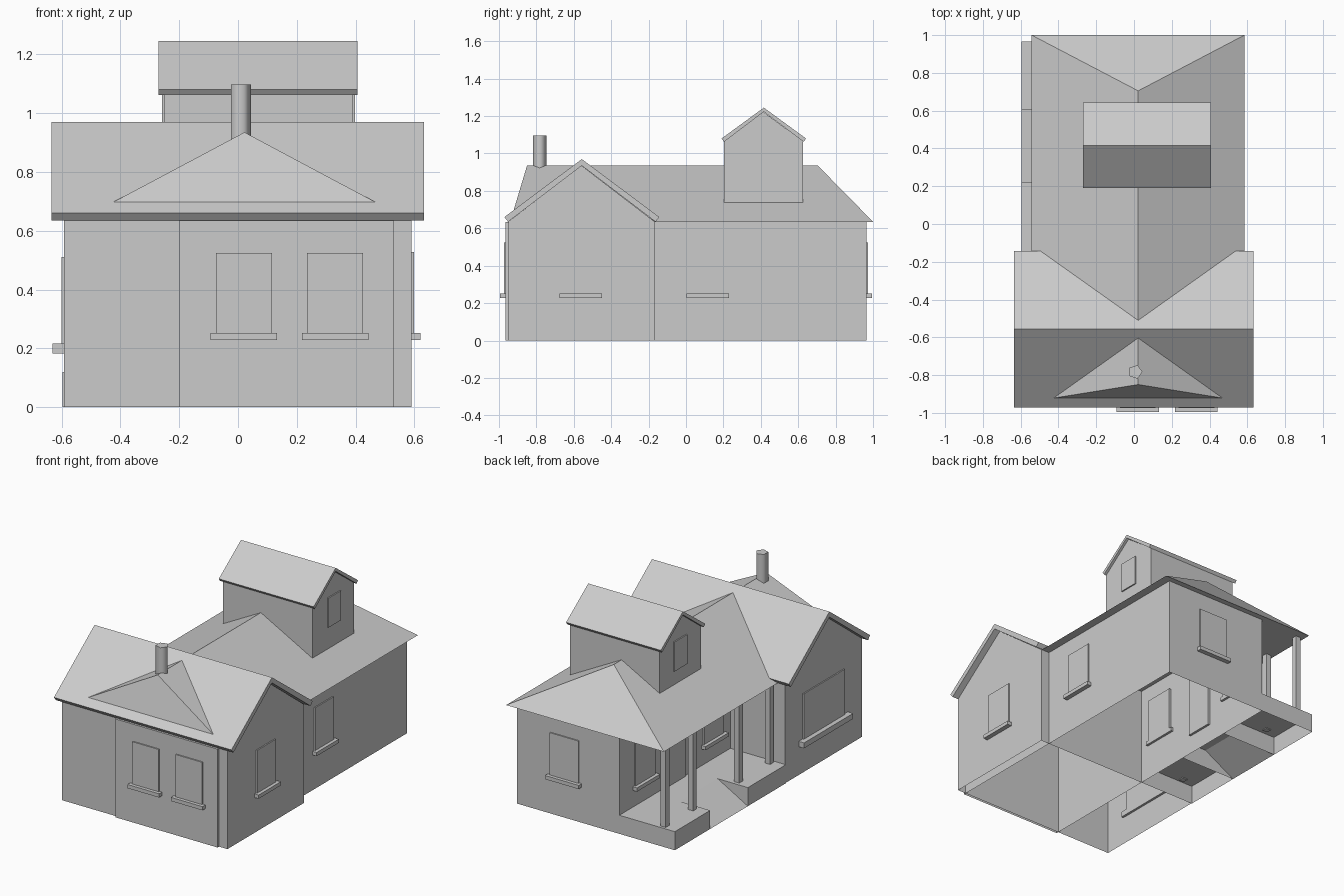
import bpy
import bmesh
import math
from mathutils import Matrix

cube = bpy.data.objects.get("Cube")
if cube:
    bpy.data.objects.remove(cube, do_unlink=True)

grey = bpy.data.materials.new("plain grey")
grey.use_nodes = True
colour = (0.6, 0.6, 0.6, 1)
grey.diffuse_color = colour
grey.node_tree.nodes["Principled BSDF"].inputs["Base Color"].default_value = colour


def finish(name, bm, open_bottom=False):
    bmesh.ops.recalc_face_normals(bm, faces=bm.faces)
    if open_bottom:
        low = [f for f in bm.faces if f.normal.z < -0.99]
        bmesh.ops.delete(bm, geom=low, context="FACES_ONLY")
    mesh = bpy.data.meshes.new(name)
    bm.to_mesh(mesh)
    bm.free()
    mesh.materials.append(grey)
    obj = bpy.data.objects.new(name, mesh)
    bpy.context.collection.objects.link(obj)
    return obj


def prism(name, profile, start, end, axis="x", open_bottom=False):
    """Extrude a side profile along x, or a front profile along y."""
    bm = bmesh.new()
    rings = []
    for d in (start, end):
        rings.append([bm.verts.new((d, a, z) if axis == "x" else (a, d, z)) for a, z in profile])
    bm.faces.new(rings[0])
    bm.faces.new(rings[1])
    n = len(profile)
    for i in range(n):
        j = (i + 1) % n
        bm.faces.new((rings[0][i], rings[0][j], rings[1][j], rings[1][i]))
    return finish(name, bm, open_bottom)


def box(name, x, y, z, open_bottom=False):
    profile = [(y[0], z[0]), (y[1], z[0]), (y[1], z[1]), (y[0], z[1])]
    return prism(name, profile, x[0], x[1], "x", open_bottom)


def window(name, axis, wall, out, centre, width, z0, z1, sill=0.03, overhang=0.018, drop=0.024):
    """Thin pane on a wall, with an optional sill; out is the outward sign."""
    def plate(part, half, reach, low, high):
        across = (centre - half, centre + half)
        depth = sorted((wall - out * 0.015, wall + out * reach))
        x, y = (depth, across) if axis == "x" else (across, depth)
        box(part, x, y, (low, high))
    plate(name, width / 2, 0.008, z0, z1)
    if sill:
        plate(name + "_sill", width / 2 + overhang, sill, z0 - drop, z0)


def gable_walls(name, x, y, z0, eave, apex):
    mid = (y[0] + y[1]) / 2
    prism(name, [(y[0], z0), (y[1], z0), (y[1], eave), (mid, apex), (y[0], eave)],
          x[0], x[1], "x", True)


def gable_roof(name, x, mid, half, eave, ridge, inset, drop, ridge_drop):
    profile = [(mid - half, eave), (mid, ridge), (mid + half, eave),
               (mid + half - inset, eave - drop), (mid, ridge - ridge_drop),
               (mid - half + inset, eave - drop)]
    prism(name, profile, x[0], x[1])


# Walls
EAVE = 0.635
box("main_walls", (-0.2, 0.53), (-0.965, 0.965), (0, EAVE), True)
gable_walls("wing_walls", (-0.592, 0.59), (-0.95, -0.167), 0, EAVE, 0.935)

# Long hipped roof with a flat underside
bm = bmesh.new()
base = [bm.verts.new((x, y, EAVE)) for x, y in
        ((-0.542, -0.94), (0.585, -0.94), (0.585, 1.0), (-0.542, 1.0))]
front = bm.verts.new((0.022, -0.85, 0.935))
back = bm.verts.new((0.022, 0.705, 0.935))
for face in (base, (base[0], base[1], front), (base[1], base[2], back, front),
             (base[2], base[3], back), (base[3], base[0], front, back)):
    bm.faces.new(face)
finish("hipped_roof", bm)

# Cross gable roof
gable_roof("wing_roof", (-0.635, 0.633), -0.557, 0.414, 0.66, 0.97, 0.02, 0.025, 0.035)

# Raised attic room
gable_walls("attic_walls", (-0.25, 0.39), (0.202, 0.626), 0.68, 1.065, 1.222)
gable_roof("attic_roof", (-0.27, 0.407), 0.416, 0.226, 1.08, 1.245, 0.013, 0.018, 0.022)
for name, wall, out in (("attic_window_left", 0.39, 1), ("attic_window_right", -0.25, -1)):
    window(name, "x", wall, out, 0.42, 0.13, 0.88, 1.07, sill=0)

# Five-sided chimney
bm = bmesh.new()
bmesh.ops.create_cone(bm, cap_ends=True, segments=5, radius1=0.038, radius2=0.038, depth=0.25,
                      matrix=Matrix.Translation((0.007, -0.783, 0.972))
                      @ Matrix.Rotation(-math.pi / 2, 4, "Z"))
chimney = finish("chimney", bm)
bpy.ops.object.select_all(action="DESELECT")
chimney.select_set(True)
bpy.context.view_layer.objects.active = chimney
bpy.ops.object.shade_smooth_by_angle(angle=math.radians(80))

# Windows and sills
for name, centre in (("front_window_right", 0.02), ("front_window_left", 0.33)):
    window(name, "y", -0.965, -1, centre, 0.19, 0.252, 0.525)
window("wing_window_left", "x", 0.59, 1, -0.562, 0.19, 0.252, 0.528)
window("side_window_left", "x", 0.53, 1, 0.116, 0.19, 0.252, 0.528)
window("back_window", "y", 0.965, 1, 0.19, 0.205, 0.252, 0.525)
window("wing_window_right", "x", -0.592, -1, -0.555, 0.42, 0.217, 0.51, 0.038, 0.04, 0.035)
window("porch_window_back", "x", -0.2, -1, 0.71, 0.2, 0.252, 0.528)
window("porch_window_front", "x", -0.2, -1, 0.01, 0.2, 0.252, 0.528)
window("porch_door", "x", -0.2, -1, 0.385, 0.18, 0.12, 0.528, sill=0)

# Porch floor with a ramp between two end platforms
FLOOR = 0.12
box("porch_platform_back", (-0.596, -0.2), (0.605, 0.965), (0, FLOOR), True)
box("porch_platform_front", (-0.596, -0.2), (-0.167, 0.22), (0, FLOOR), True)
prism("porch_ramp", [(-0.2, 0), (-0.2, FLOOR), (-0.38, FLOOR), (-0.596, 0)],
      0.22, 0.605, "y", True)

# Porch posts
for i, y in enumerate((0.93, 0.65, 0.18, -0.135)):
    box(f"porch_post_{i + 1}", (-0.519, -0.483), (y - 0.018, y + 0.018), (FLOOR - 0.005, EAVE))
